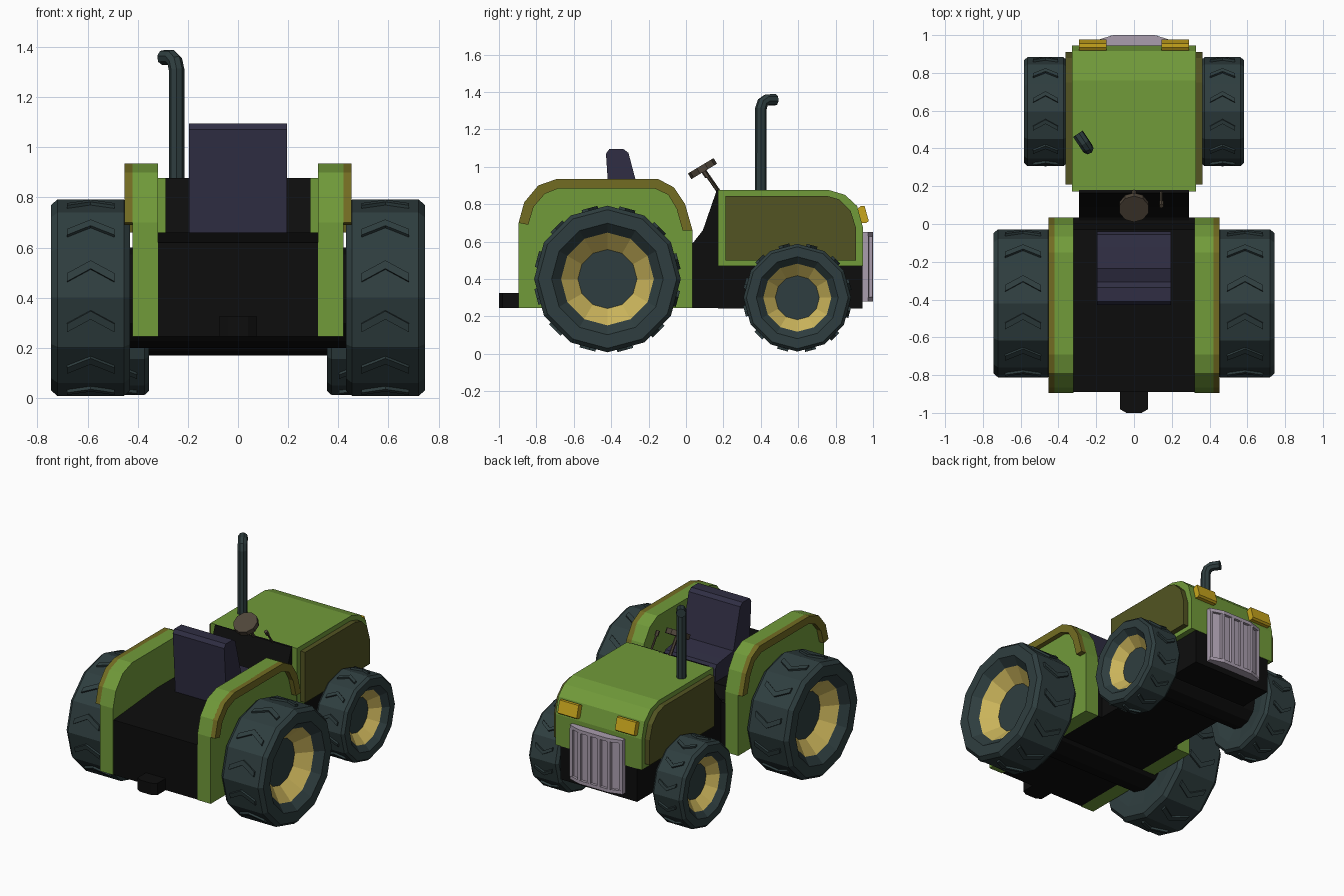
import bpy, bmesh, math
from mathutils import Vector, Matrix

if "Cube" in bpy.data.objects:
    bpy.data.objects.remove(bpy.data.objects["Cube"])


def material(name, r, g, b):
    m = bpy.data.materials.new(name)
    m.diffuse_color = (r, g, b, 1)
    m.use_nodes = True
    m.node_tree.nodes["Principled BSDF"].inputs["Base Color"].default_value = m.diffuse_color
    return m


GREEN = material("green paint", 0.165, 0.325, 0.042)
RUBBER = material("dark rubber", 0.028, 0.048, 0.050)
RIM = material("pale yellow rim", 0.60, 0.46, 0.105)
BLACK = material("black", 0.004, 0.004, 0.004)
SEAT = material("seat navy", 0.029, 0.027, 0.056)
LAMP = material("lamp yellow", 0.58, 0.38, 0.012)
GRILLE = material("grille grey", 0.40, 0.34, 0.42)
BROWN = material("control brown", 0.078, 0.060, 0.042)
OLIVE = material("olive trim", 0.17, 0.15, 0.016)
PANEL = material("dark olive panel", 0.085, 0.088, 0.016)


def finish(name, bm, mats, mirror=False):
    bmesh.ops.recalc_face_normals(bm, faces=bm.faces[:])
    me = bpy.data.meshes.new(name)
    bm.to_mesh(me)
    bm.free()
    for m in mats:
        me.materials.append(m)
    ob = bpy.data.objects.new(name, me)
    bpy.context.collection.objects.link(ob)
    if mirror:
        ob.modifiers.new("mirror", 'MIRROR').use_mirror_merge = False
    return ob


def loft(bm, a, b):
    """Closed solid between two matching outlines."""
    va, vb = [bm.verts.new(p) for p in a], [bm.verts.new(p) for p in b]
    bm.faces.new(va)
    bm.faces.new(vb[::-1])
    n = len(va)
    for i in range(n):
        j = (i + 1) % n
        bm.faces.new((va[i], vb[i], vb[j], va[j]))


def prism(name, prof, x0, x1, mat, mirror=False):
    """Side profile (y, z) extruded along x."""
    bm = bmesh.new()
    loft(bm, [(x0, y, z) for y, z in prof], [(x1, y, z) for y, z in prof])
    return finish(name, bm, [mat], mirror)


def slab(bm, outline, z0, z1):
    """Plan outline (x, y) extruded along z."""
    loft(bm, [(x, y, z0) for x, y in outline], [(x, y, z1) for x, y in outline])


def rod(name, a, b, r, mat, sides=8, mirror=False):
    a, b = Vector(a), Vector(b)
    rot = (b - a).to_track_quat('Z', 'Y').to_matrix().to_4x4()
    bm = bmesh.new()
    bmesh.ops.create_cone(bm, cap_ends=True, segments=sides, radius1=r, radius2=r,
                          depth=(b - a).length,
                          matrix=Matrix.Translation((a + b) / 2) @ rot)
    return finish(name, bm, [mat], mirror)


# Wheels: twelve-sided lathe with a recessed rim and raised chevron treads
def wheel(name, cy, cz, R, x0, x1, rim, hub, tread):
    bm = bmesh.new()
    N, w = 12, x1 - x0
    lip = rim + 0.35 * (R - rim)
    prof = [(hub, x0 + .02), (lip, x0), (R * .945, x0), (R, x0 + .08 * w), (R, x1 - .08 * w),
            (R * .945, x1), (lip, x1), (rim, x1 - .16 * w), (hub, x1 - .42 * w)]

    def at(r, a, x):
        return Vector((x, cy - r * math.cos(a), cz + r * math.sin(a)))
    rings = [[bm.verts.new(at(r, 2 * math.pi * k / N, x)) for k in range(N)] for r, x in prof]
    for i in range(len(rings) - 1):
        for k in range(N):
            j = (k + 1) % N
            f = bm.faces.new((rings[i][k], rings[i][j], rings[i + 1][j], rings[i + 1][k]))
            f.material_index = 1 if i == len(rings) - 2 else 0
    bm.faces.new(rings[0])
    bm.faces.new(rings[-1])
    ap = R * math.cos(math.pi / N)
    chev = [(-1, -.40), (0, .16), (1, -.40), (1, -.04), (0, .52), (-1, -.04)]
    for k in range(N):
        a = 2 * math.pi * (k + .5) / N
        out = Vector((0, -math.cos(a), math.sin(a)))
        tan = Vector((0, math.sin(a), math.cos(a)))
        base = Vector(((x0 + x1) / 2, cy, cz))
        pts = [base + tan * (t * tread) + Vector((u * tread, 0, 0)) for u, t in chev]
        loft(bm, [p + out * (ap - .01) for p in pts], [p + out * (ap + .013) for p in pts])
    return finish(name, bm, [RUBBER, RIM], True)


wheel("rear_wheels", -.42, .40, .392, .43, .745, .248, .158, .095)
wheel("front_wheels", .595, .30, .288, .355, .582, .182, .118, .065)
rod("rear_axle", (-.44, -.42, .40), (.44, -.42, .40), .20, BLACK, 12)
rod("front_axle", (-.37, .595, .30), (.37, .595, .30), .13, BLACK, 12)

# Black body, console, chassis and hitch
prism("rear_body", [(-.89, .245), (-.89, .62), (-.42, .66), (-.03, .66), (0, .58), (.035, .58),
                    (.035, .245)], -.322, .322, BLACK)
prism("console", [(0, .245), (0, .57), (.035, .59), (.09, .66), (.165, .877), (.18, .877),
                  (.18, .245)], -.29, .29, BLACK)
prism("front_chassis", [(.17, .242), (.17, .48), (.943, .48), (.943, .242)], -.29, .29, BLACK)
bm = bmesh.new()
slab(bm, [(-.075, -.88), (-.075, -.98), (-.04, -1), (.04, -1), (.075, -.98), (.075, -.88)],
     .245, .325)
finish("hitch", bm, [BLACK])

# Hood and its side panels
prism("hood", [(.172, .47), (.172, .877), (.76, .877), (.85, .85), (.915, .79), (.945, .68),
               (.945, .47)], -.327, .327, GREEN)
prism("hood_side_panel", [(.21, .50), (.21, .845), (.75, .845), (.82, .825), (.88, .765),
                          (.91, .67), (.91, .50)], .32, .362, PANEL, True)

# Fenders and flares
arch = [(-.895, .70), (-.865, .81), (-.79, .90), (-.69, .935), (-.15, .935), (-.065, .89),
        (-.005, .80), (.035, .66)]
inner = [(-.843, .69), (-.815, .785), (-.755, .855), (-.68, .885), (-.17, .885), (-.095, .85),
         (-.05, .775), (-.018, .66)]
prism("fender", [(-.895, .245)] + arch + [(.035, .245)], .32, .42, GREEN, True)
prism("fender_flare", arch + inner[::-1], .415, .453, OLIVE, True)

# Seat
prism("seat", [(-.40, .65), (-.428, 1.07), (-.41, 1.095), (-.335, 1.095), (-.308, 1.075),
               (-.235, .80), (-.12, .785), (-.055, .775), (-.04, .75), (-.04, .65)],
      -.195, .195, SEAT)

# Steering wheel, column and levers
rod("steering_column", (0, .18, .86), (0, .09, .99), .011, BROWN, 6)
rod("steering_wheel", (0, .097, .975), (0, .079, 1.005), .08, BROWN, 10)
rod("lever", (.145, .18, .855), (.145, .11, .955), .007, BROWN, 6)
rod("lever_knob", (.145, .115, .945), (.145, .095, .975), .013, BROWN, 6)

# Exhaust pipe
cu = bpy.data.curves.new("exhaust", 'CURVE')
cu.dimensions = '3D'
cu.bevel_depth, cu.bevel_resolution, cu.use_fill_caps = .031, 2, True
path = [(-.245, .40, .85), (-.245, .40, 1.31), (-.252, .41, 1.343), (-.266, .432, 1.358),
        (-.297, .478, 1.358)]
sp = cu.splines.new('POLY')
sp.points.add(len(path) - 1)
for p, co in zip(sp.points, path):
    p.co = (*co, 1)
sp.use_smooth = False
cu.materials.append(RUBBER)
bpy.context.collection.objects.link(bpy.data.objects.new("exhaust", cu))

# Bowed grille: back plate, top and bottom frame, vertical bars
def bow(d):
    return [(-.2, .93), (-.2, .972 - d), (-.11, 1 - d), (.11, 1 - d), (.2, .972 - d), (.2, .93)]


bm = bmesh.new()
slab(bm, bow(.018), .29, .64)
slab(bm, bow(0), .28, .303)
slab(bm, bow(0), .627, .65)
for i in range(6):
    x = -.188 + i * .0752
    y = min(.999, .999 - (abs(x) - .11) * .31)
    slab(bm, [(x - .012, .94), (x - .012, y), (x + .012, y), (x + .012, .94)], .30, .63)
finish("grille", bm, [GRILLE])

# Headlights leaning with the nose of the hood
prism("headlight", [(.915, .775), (.935, .79), (.955, .79), (.977, .71), (.965, .70), (.93, .70)],
      .145, .29, LAMP, True)
